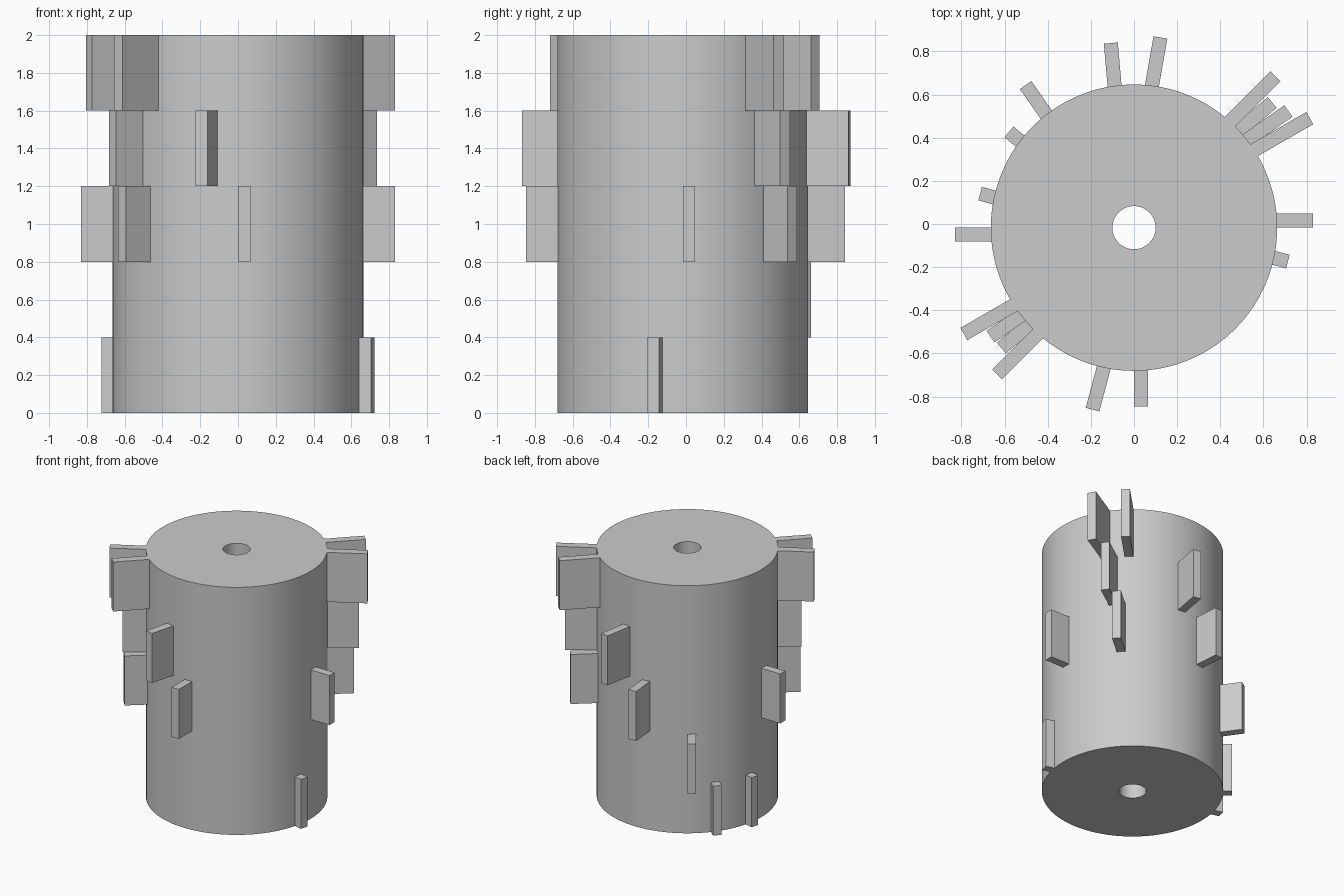
import bpy, bmesh
from math import radians, cos, sin, tau
from mathutils import Matrix

cube = bpy.data.objects.get("Cube")
if cube:
    bpy.data.objects.remove(cube, do_unlink=True)

CENTER_Y = -0.017
RADIUS, BORE, HEIGHT = 0.664, 0.1, 2.0
THICK, TIER, SEGMENTS = 0.065, 0.4, 128

grey = bpy.data.materials.new("plain grey")
grey.use_nodes = True
colour = (0.6, 0.6, 0.6, 1)
grey.diffuse_color = colour
grey.node_tree.nodes["Principled BSDF"].inputs["Base Color"].default_value = colour


def finish(name, bm):
    mesh = bpy.data.meshes.new(name)
    bmesh.ops.recalc_face_normals(bm, faces=bm.faces)
    bm.to_mesh(mesh)
    bm.free()
    mesh.materials.append(grey)
    obj = bpy.data.objects.new(name, mesh)
    bpy.context.collection.objects.link(obj)
    obj.location.y = CENTER_Y
    return obj


# Drum with a bore running right through it
bm = bmesh.new()
profile = [(BORE, 0), (RADIUS, 0), (RADIUS, HEIGHT), (BORE, HEIGHT)]
rings = [[bm.verts.new((r * cos(tau * i / SEGMENTS), r * sin(tau * i / SEGMENTS), z))
          for r, z in profile] for i in range(SEGMENTS)]
for i, ring in enumerate(rings):
    after = rings[(i + 1) % SEGMENTS]
    for j in range(4):
        k = (j + 1) % 4
        bm.faces.new((ring[j], after[j], after[k], ring[k]))
drum = finish("drum", bm)
bpy.ops.object.select_all(action="DESELECT")
drum.select_set(True)
bpy.context.view_layer.objects.active = drum
bpy.ops.object.shade_smooth_by_angle(angle=radians(30))


# Fins: one side lies on the radial line at the given angle
def fin(name, angle, reach, tier):
    inner = RADIUS - 0.01
    bm = bmesh.new()
    bmesh.ops.create_cube(bm, size=1)
    place = (Matrix.Rotation(radians(angle), 4, "Z")
             @ Matrix.Translation(((inner + reach) / 2, THICK / 2, (tier + 0.5) * TIER))
             @ Matrix.Diagonal((reach - inner, THICK, TIER, 1)))
    bmesh.ops.transform(bm, matrix=place, verts=bm.verts)
    finish(name, bm)


# Angle and outer reach of the fins on each tier, counted from the bottom
tiers = {
    0: [(-15, 0.73), (140, 0.73), (165, 0.73)],
    2: [(0, 0.83), (40, 0.864), (95, 0.862), (180, 0.83), (220, 0.83), (270, 0.83)],
    1: [(125, 0.83)],
    3: [(35, 0.897), (80, 0.89), (215, 0.835), (255, 0.865)],
    4: [(30, 0.96), (45, 0.96), (210, 0.93), (225, 0.93)],
}
for tier, fins in tiers.items():
    for n, (angle, reach) in enumerate(fins, 1):
        fin(f"fin_tier_{tier + 1}_{n}", angle, reach, tier)
